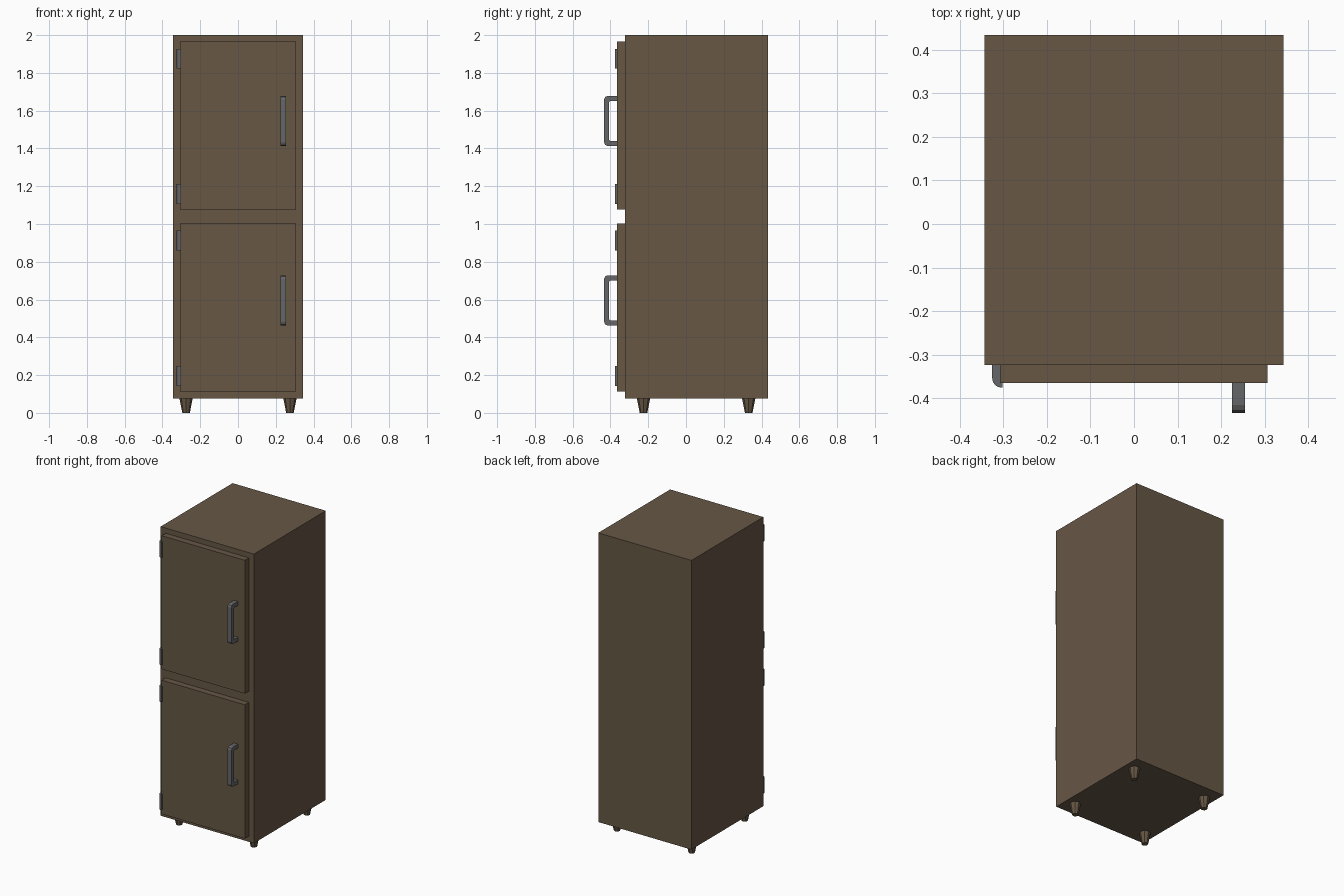
import bpy, bmesh, math
from mathutils import Vector

if "Cube" in bpy.data.objects:
    bpy.data.objects.remove(bpy.data.objects["Cube"])


def material(name, rgb):
    m = bpy.data.materials.new(name)
    m.diffuse_color = (*rgb, 1)
    m.use_nodes = True
    m.node_tree.nodes["Principled BSDF"].inputs["Base Color"].default_value = m.diffuse_color
    return m


BROWN = material("brown enamel", (0.135, 0.096, 0.060))
GREY = material("dark grey metal", (0.130, 0.132, 0.138))


def finish(bm, name, mat):
    bmesh.ops.recalc_face_normals(bm, faces=bm.faces)
    me = bpy.data.meshes.new(name)
    bm.to_mesh(me)
    bm.free()
    me.materials.append(mat)
    ob = bpy.data.objects.new(name, me)
    bpy.context.collection.objects.link(ob)
    return ob


def box(name, lo, hi, mat):
    bm = bmesh.new()
    bmesh.ops.create_cube(bm, size=1)
    for v in bm.verts:
        v.co = Vector([lo[i] + (v.co[i] + 0.5) * (hi[i] - lo[i]) for i in range(3)])
    return finish(bm, name, mat)


def prism(name, outline, offset, mat):
    bm = bmesh.new()
    face = bm.faces.new([bm.verts.new(p) for p in outline])
    res = bmesh.ops.extrude_face_region(bm, geom=[face], use_keep_orig=True)
    verts = [g for g in res["geom"] if isinstance(g, bmesh.types.BMVert)]
    bmesh.ops.translate(bm, verts=verts, vec=offset)
    return finish(bm, name, mat)


# Cabinet
box("cabinet", (-0.343, -0.323, 0.075), (0.343, 0.433, 2.0), BROWN)


def handle(name, z0, z1):
    # C-shaped grip outline in the yz plane with bevelled corners
    yb, yf, t, c = -0.363, -0.433, 0.026, 0.018
    outer = [(yb, z0), (yf + c, z0), (yf + c * 0.3, z0 + c * 0.3), (yf, z0 + c),
             (yf, z1 - c), (yf + c * 0.3, z1 - c * 0.3), (yf + c, z1), (yb, z1)]
    d = 0.006
    inner = [(yb, z1 - t), (yf + t + d, z1 - t), (yf + t, z1 - t - d),
             (yf + t, z0 + t + d), (yf + t + d, z0 + t), (yb, z0 + t)]
    prism(name, [(0.225, y, z) for y, z in outer + inner], (0.03, 0, 0), GREY)


def hinge(name, z0, z1):
    # Plate with a rounded outer front corner
    r = 0.021
    arc = [(-0.304 - r * math.sin(a), -0.354 - r * math.cos(a))
           for a in (i * math.pi / 8 for i in range(5))]
    pts = [(-0.302, -0.323), (-0.302, -0.375)] + arc + [(-0.325, -0.323)]
    prism(name, [(x, y, z0) for x, y in pts], (0, 0, z1 - z0), GREY)


# Doors, each with a handle and two hinges
for label, z0, z1, h0 in (("lower", 0.112, 1.003, 0.463), ("upper", 1.077, 1.965, 1.413)):
    box(label + "_door", (-0.307, -0.365, z0), (0.306, -0.321, z1), BROWN)
    handle(label + "_handle", h0, h0 + 0.265)
    hinge(label + "_door_bottom_hinge", z0 + 0.03, z0 + 0.135)
    hinge(label + "_door_top_hinge", z1 - 0.143, z1 - 0.038)

# Tapered feet
for side, x in (("left", -0.275), ("right", 0.275)):
    for end, y in (("front", -0.225), ("back", 0.332)):
        bm = bmesh.new()
        bmesh.ops.create_cone(bm, cap_ends=True, segments=8,
                              radius1=0.020, radius2=0.035, depth=0.076)
        bmesh.ops.translate(bm, verts=bm.verts, vec=(x, y, 0.038))
        finish(bm, f"{end}_{side}_foot", BROWN)
